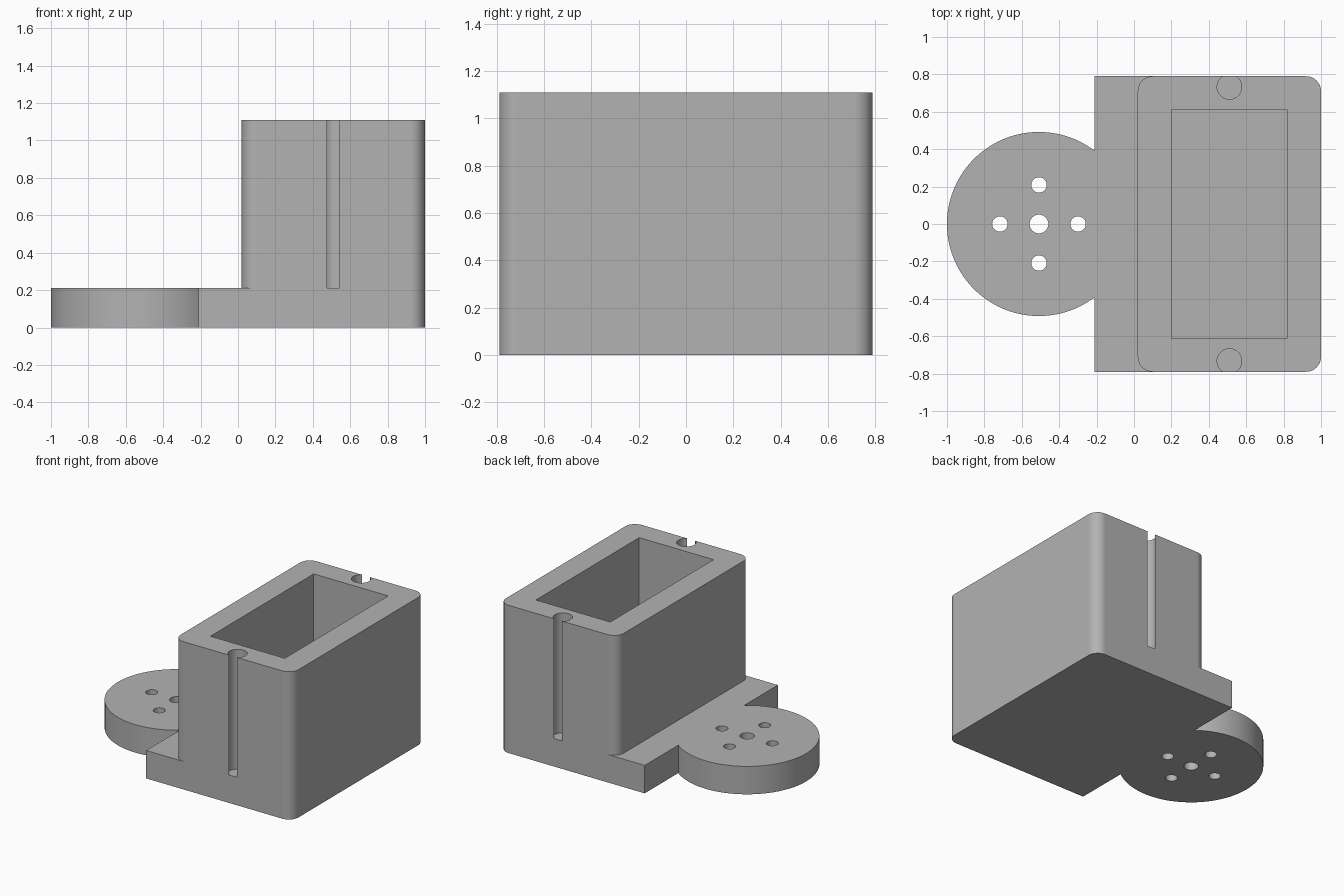
import bpy, bmesh
from math import acos, cos, sin, pi, radians

old = bpy.data.objects.get("Cube")
if old:
    bpy.data.objects.remove(old, do_unlink=True)

grey = bpy.data.materials.new("plain grey")
grey.use_nodes = True
COLOR = (0.45, 0.45, 0.45, 1)
grey.diffuse_color = COLOR
grey.node_tree.nodes["Principled BSDF"].inputs["Base Color"].default_value = COLOR

# Main sizes
HALF_Y, HEIGHT, STEP = 0.79, 1.11, 0.21
PLATE_X, TOWER_X, FILLET = -0.21, 0.02, 0.08
DISC_X, DISC_R = -0.508, 0.492
GROOVE_X, GROOVE_Y, GROOVE_R = 0.51, 0.733, 0.066


def arc(cx, cy, r, start, end, steps):
    return [(cx + r * cos(start + (end - start) * i / steps),
             cy + r * sin(start + (end - start) * i / steps))
            for i in range(steps + 1)]


def circle(cx, cy, r, steps=48):
    return arc(cx, cy, r, 0, 2 * pi, steps)[:-1]


def prism(name, outline, z0, z1):
    """Extrude a counter-clockwise outline from z0 to z1."""
    bm = bmesh.new()
    face = bm.faces.new([bm.verts.new((x, y, z0)) for x, y in outline])
    top = bmesh.ops.extrude_face_region(bm, geom=[face])["geom"]
    verts = [v for v in top if isinstance(v, bmesh.types.BMVert)]
    bmesh.ops.translate(bm, verts=verts, vec=(0, 0, z1 - z0))
    bmesh.ops.recalc_face_normals(bm, faces=bm.faces)
    mesh = bpy.data.meshes.new(name)
    bm.to_mesh(mesh)
    bm.free()
    mesh.materials.append(grey)
    obj = bpy.data.objects.new(name, mesh)
    bpy.context.collection.objects.link(obj)
    return obj


# Footprint: mounting disc joined to a plate with rounded outer corners
a = acos((PLATE_X - DISC_X) / DISC_R)
inner = HALF_Y - FILLET
footprint = (arc(DISC_X, 0, DISC_R, a, 2 * pi - a, 96)
             + [(PLATE_X, -HALF_Y)]
             + arc(1 - FILLET, -inner, FILLET, -pi / 2, 0, 12)
             + arc(1 - FILLET, inner, FILLET, 0, pi / 2, 12)
             + [(PLATE_X, HALF_Y)])
housing = prism("housing", footprint, 0, HEIGHT)

# Everything in front of the tower is cut down to the step
edge = TOWER_X + FILLET
step_outline = ([(-1.2, -1), (edge, -1)]
                + arc(edge, -inner, FILLET, -pi / 2, -pi, 12)
                + arc(edge, inner, FILLET, pi, pi / 2, 12)
                + [(edge, 1), (-1.2, 1)])
cutters = [prism("step_cutter", step_outline, STEP, 1.3)]

# Rectangular pocket
cutters.append(prism("pocket_cutter",
                     [(0.2, -0.613), (0.818, -0.613), (0.818, 0.613), (0.2, 0.613)],
                     STEP, 1.3))

# Vertical grooves that break through the end walls
for side in (-1, 1):
    cutters.append(prism("groove_cutter",
                         circle(GROOVE_X, side * GROOVE_Y, GROOVE_R), STEP, 1.3))

# Centre hole and four screw holes in the disc
cutters.append(prism("centre_hole_cutter", circle(DISC_X, 0, 0.05), -0.1, 0.4))
for i in range(4):
    t = i * pi / 2
    cutters.append(prism("screw_hole_cutter",
                         circle(DISC_X + 0.209 * cos(t), 0.209 * sin(t), 0.041),
                         -0.1, 0.4))

# Apply the cuts and remove the cutters
bpy.ops.object.select_all(action='DESELECT')
bpy.context.view_layer.objects.active = housing
housing.select_set(True)
for cutter in cutters:
    cut = housing.modifiers.new("cut", 'BOOLEAN')
    cut.operation = 'DIFFERENCE'
    cut.solver = 'EXACT'
    cut.object = cutter
    bpy.ops.object.modifier_apply(modifier=cut.name)
    bpy.data.objects.remove(cutter, do_unlink=True)

# Smooth curved walls, crisp edges, even flats
bpy.ops.object.shade_smooth_by_angle(angle=radians(30))
weighted = housing.modifiers.new("even_flats", 'WEIGHTED_NORMAL')
weighted.keep_sharp = True
